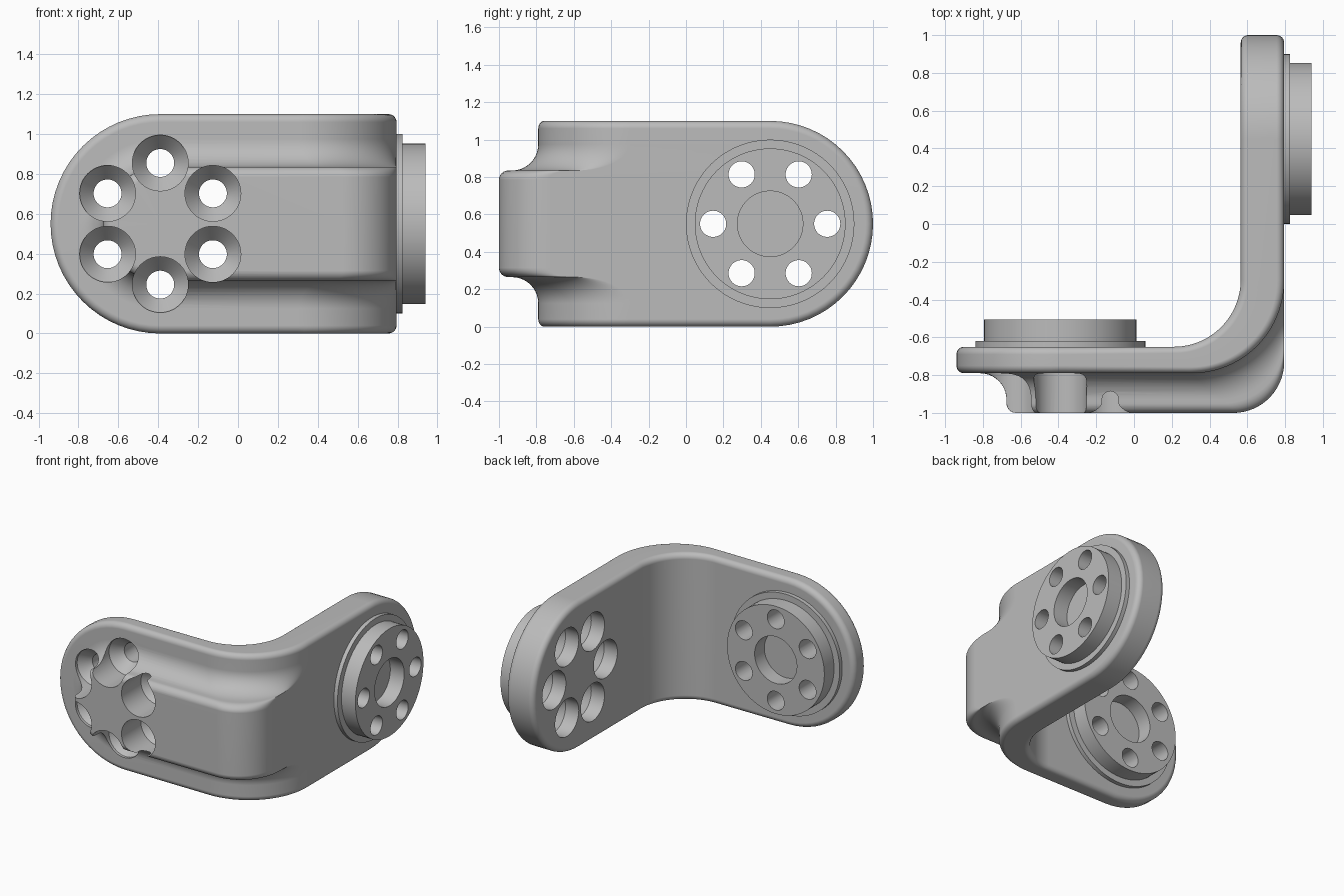
import bpy, bmesh
from math import sin, cos, pi, radians
from mathutils import Vector, Matrix

cube = bpy.data.objects.get("Cube")
if cube:
    bpy.data.objects.remove(cube, do_unlink=True)

grey = bpy.data.materials.new("machined_grey")
grey.use_nodes = True
colour = (0.5, 0.5, 0.5, 1)
grey.diffuse_color = colour
grey.node_tree.nodes["Principled BSDF"].inputs["Base Color"].default_value = colour

MID = 0.55        # height of the centre line, and radius of the rounded ends
A_X, B_Y = -0.39, 0.45   # centres of the two rounded ends
RIB = 0.21        # how far the rib stands out of the front plate


def make_object(name, bm):
    bmesh.ops.remove_doubles(bm, verts=bm.verts, dist=1e-5)
    bmesh.ops.recalc_face_normals(bm, faces=bm.faces)
    mesh = bpy.data.meshes.new(name)
    bm.to_mesh(mesh)
    bm.free()
    mesh.materials.append(grey)
    ob = bpy.data.objects.new(name, mesh)
    bpy.context.collection.objects.link(ob)
    return ob


def activate(ob):
    bpy.ops.object.select_all(action='DESELECT')
    ob.select_set(True)
    bpy.context.view_layer.objects.active = ob


def cut(ob, cutter):
    mod = ob.modifiers.new("cut", 'BOOLEAN')
    mod.operation = 'DIFFERENCE'
    mod.solver = 'EXACT'
    mod.object = cutter
    activate(ob)
    bpy.ops.object.modifier_apply(modifier=mod.name)


def finish(ob):
    activate(ob)
    bpy.ops.object.shade_smooth_by_angle(angle=radians(32))
    mod = ob.modifiers.new("normals", 'WEIGHTED_NORMAL')
    mod.keep_sharp = True


def lathe(bm, profile, matrix, steps=48):
    """Revolve (radius, height) points about local z."""
    rings = [[bm.verts.new(matrix @ Vector((r * cos(2 * pi * i / steps),
                                            r * sin(2 * pi * i / steps), h)))
              for i in range(steps)] for r, h in profile]
    for lo, hi in zip(rings, rings[1:]):
        for i in range(steps):
            j = (i + 1) % steps
            bm.faces.new((lo[i], lo[j], hi[j], hi[i]))


# Stations along the bend: plate outside, rib outside, inside
def bend(cx, cy, r, a):
    return Vector((cx + r * sin(a), cy - r * cos(a), 0))


def straight(x0, y0, x1, y1):
    return Vector((x0, y0, 0)), Vector((x0, y0 - RIB, 0)), Vector((x1, y1, 0))


def end_a(x):
    return [Vector((x, y, 0)) for y in (-0.79, -0.79 - RIB, -0.65)]


def end_b(y):
    return [Vector((x, y, 0)) for x in (0.795, 0.795, 0.565)]


ARC, CAP = 24, 32
path = [end_a(A_X)]
for k in range(ARC + 1):
    a = pi / 2 * k / ARC
    path.append([bend(0.305, -0.30, 0.49, a), bend(0.525, -0.73, 0.27, a),
                 bend(0.21, -0.295, 0.355, a)])
path.append(end_b(B_Y))


def ring_stations(d):
    """A stadium at distance d from the centre line, as (station, height)."""
    out = [(s, d) for s in path]
    out += [(end_b(B_Y + d * sin(pi * k / CAP)), d * cos(pi * k / CAP)) for k in range(1, CAP)]
    out += [(s, -d) for s in reversed(path)]
    out += [(end_a(A_X - d * sin(pi * k / CAP)), -d * cos(pi * k / CAP)) for k in range(1, CAP)]
    return out


# Section from the rib top, over its fillets and the rounded rim, to the inside:
# (distance from centre line, rib height, inset, is inside)
def quarter(n):
    return [pi / 2 * k / n for k in range(n + 1)]


ROUND, FILLET, HALF, RIM = 0.05, 0.14, 0.285, 0.04
section = [(0, RIB, 0, False)]
section += [(HALF - ROUND + ROUND * sin(a), RIB - ROUND + ROUND * cos(a), 0, False)
            for a in quarter(6)]
section += [(HALF + FILLET - FILLET * cos(a), FILLET - FILLET * sin(a), 0, False)
            for a in quarter(10)]
section += [(MID - RIM + RIM * sin(a), 0, RIM - RIM * cos(a), False) for a in quarter(6)]
section += [(MID - RIM + RIM * cos(a), 0, RIM - RIM * sin(a), True) for a in quarter(6)]
section += [(0, 0, 0, True)]

bm = bmesh.new()
rings = []
for d, h, inset, inside in section:
    ring = []
    for (plate, rib, inner), z in ring_stations(d):
        inward = (inner - plate).normalized()
        p = inner - inward * inset if inside else plate.lerp(rib, h / RIB) + inward * inset
        ring.append(bm.verts.new((p.x, p.y, MID + z)))
    rings.append(ring)
for lo, hi in zip(rings, rings[1:]):
    for i in range(len(lo)):
        j = (i + 1) % len(lo)
        bm.faces.new((lo[i], lo[j], hi[j], hi[i]))
bracket = make_object("bent_bracket", bm)

# Mounting hubs and their screw holes; local z points out of the hub face
hub_profile = [(0, -0.01), (0.45, -0.01), (0.45, 0.03), (0.403, 0.03), (0.403, 0.145),
               (0.175, 0.145), (0.175, 0.03), (0, 0.03)]
hole_profile = [(0, -0.4), (0.14, -0.4), (0.14, -0.12), (0.07, -0.04), (0.07, 0.2), (0, 0.2)]


def frame(origin, x, y, z):
    return Matrix.Translation(origin) @ Matrix((x, y, z)).transposed().to_4x4()


X, Y, Z = (1, 0, 0), (0, 1, 0), (0, 0, 1)
hubs = {"back_hub": frame((A_X, -0.65, MID), Z, X, Y),
        "side_hub": frame((0.795, B_Y, MID), Y, Z, X)}
for name, matrix in hubs.items():
    bm = bmesh.new()
    lathe(bm, hub_profile, matrix, 96)
    hub = make_object(name, bm)
    bm = bmesh.new()
    for k in range(6):
        a = pi / 3 * k
        lathe(bm, hole_profile, matrix @ Matrix.Translation((0.305 * cos(a), 0.305 * sin(a), 0)))
    cutter = make_object(name + "_screw_holes", bm)
    cutter.hide_render = True
    cut(hub, cutter)
    cut(bracket, cutter)
    bpy.data.objects.remove(cutter, do_unlink=True)
    finish(hub)
finish(bracket)
